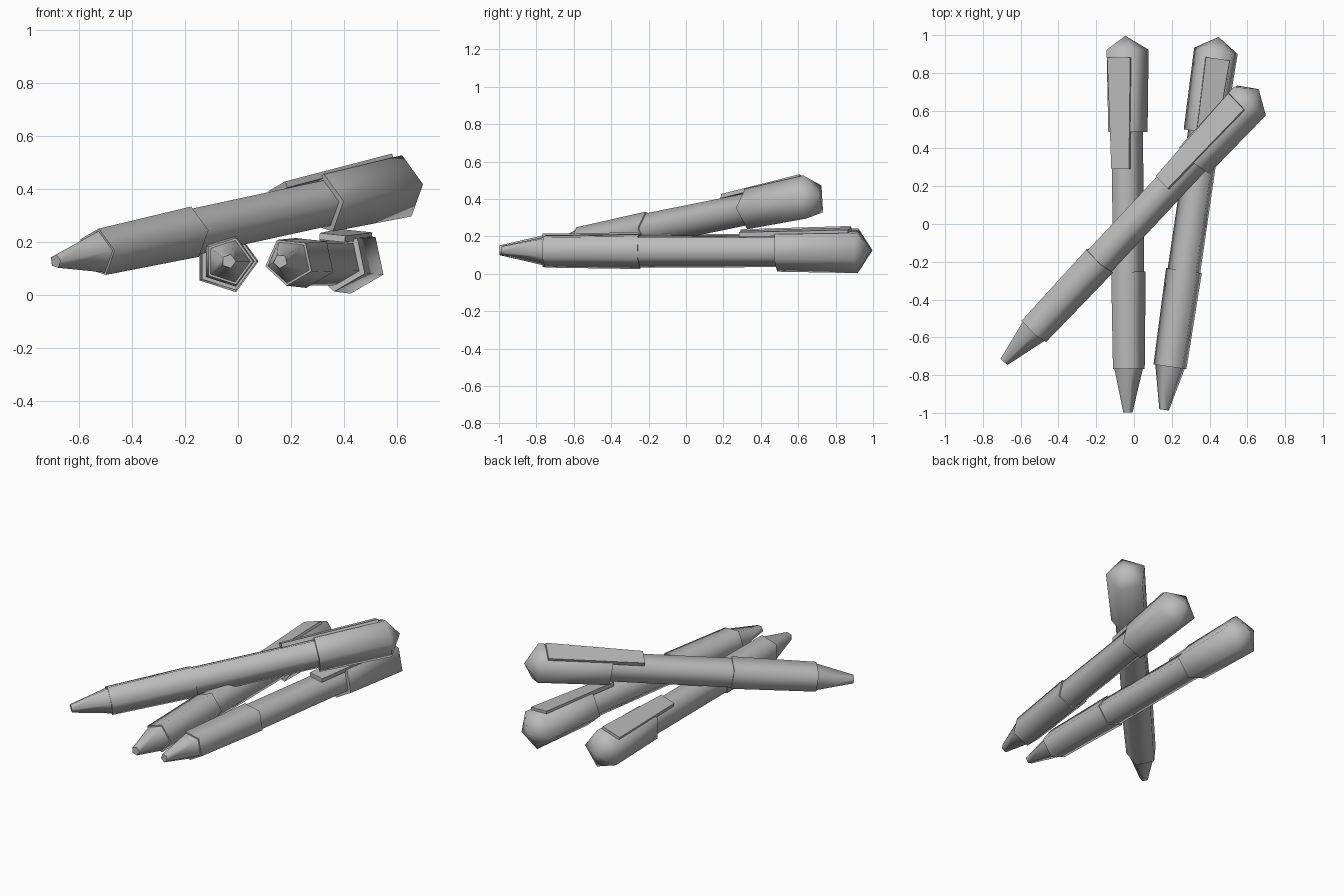
import bpy
import bmesh
from math import cos, sin, radians, tau
from mathutils import Matrix, Vector

cube = bpy.data.objects.get("Cube")
if cube:
    bpy.data.objects.remove(cube)

SIDES = 5

grey = bpy.data.materials.new("plain_grey")
grey.use_nodes = True
colour = (0.5, 0.5, 0.5, 1)
grey.diffuse_color = colour
grey.node_tree.nodes["Principled BSDF"].inputs["Base Color"].default_value = colour

# Each part is a profile of (distance from tip, radius)
PARTS = {
    "nose": [(0, 0), (0, 0.027), (0.23, 0.083)],
    "grip": [(0.23, 0.083), (0.23, 0.093), (0.745, 0.101), (0.745, 0.092)],
    "barrel": [(0.745, 0.092), (1.485, 0.091)],
    "cap": [(1.485, 0.091), (1.485, 0.115), (1.92, 0.123), (1.995, 0)],
}


def finish(bm, name, matrix):
    mesh = bpy.data.meshes.new(name)
    bm.to_mesh(mesh)
    bm.free()
    mesh.materials.append(grey)
    for poly in mesh.polygons:
        poly.use_smooth = True
    mesh.set_sharp_from_angle(angle=radians(75))
    obj = bpy.data.objects.new(name, mesh)
    obj.matrix_world = matrix
    bpy.context.collection.objects.link(obj)


def lathe(profile):
    """Turn a profile around the y axis; zero radius closes to a point."""
    bm = bmesh.new()
    rings = []
    for y, r in profile:
        if r == 0:
            rings.append([bm.verts.new((0, y, 0))] * SIDES)
        else:
            rings.append([bm.verts.new((r * cos(tau * j / SIDES), y, r * sin(tau * j / SIDES)))
                          for j in range(SIDES)])
    for a, b in zip(rings, rings[1:]):
        for j in range(SIDES):
            k = (j + 1) % SIDES
            bm.faces.new(dict.fromkeys((a[j], b[j], b[k], a[k])))
    return bm


def clip():
    """Tapered bar lying on the upper left flat of the cap."""
    bm = bmesh.new()
    bmesh.ops.create_cube(bm, size=2)
    for v in bm.verts:
        back = v.co.y > 0
        half_width = 0.064 if back else 0.049
        top = 0.116 if back else 0.102
        height = top if v.co.z > 0 else top - 0.025
        v.co = (v.co.x * half_width, 1.88 if back else 1.29, height)
    turn = Matrix.Rotation(radians(-18), 4, "Y")
    bmesh.ops.transform(bm, matrix=turn, verts=bm.verts)
    return bm


def pen(name, tip, end, roll):
    tip, end = Vector(tip), Vector(end)
    along = (end - tip).normalized()
    right = along.cross(Vector((0, 0, 1))).normalized()
    up = right.cross(along)
    frame = Matrix((right, along, up)).transposed().to_4x4()
    matrix = Matrix.Translation(tip) @ frame @ Matrix.Rotation(radians(-roll), 4, "Y")
    for part, profile in PARTS.items():
        finish(lathe(profile), f"{name}_{part}", matrix)
    finish(clip(), f"{name}_clip", matrix)


# Two pens lie flat, the third leans across them
pen("straight_pen", (-0.035, -0.998, 0.126), (-0.046, 1, 0.126), 0)
pen("angled_pen", (0.16, -0.984, 0.126), (0.448, 0.988, 0.126), -24)
pen("leaning_pen", (-0.688, -0.727, 0.126), (0.656, 0.71, 0.418), 4)
